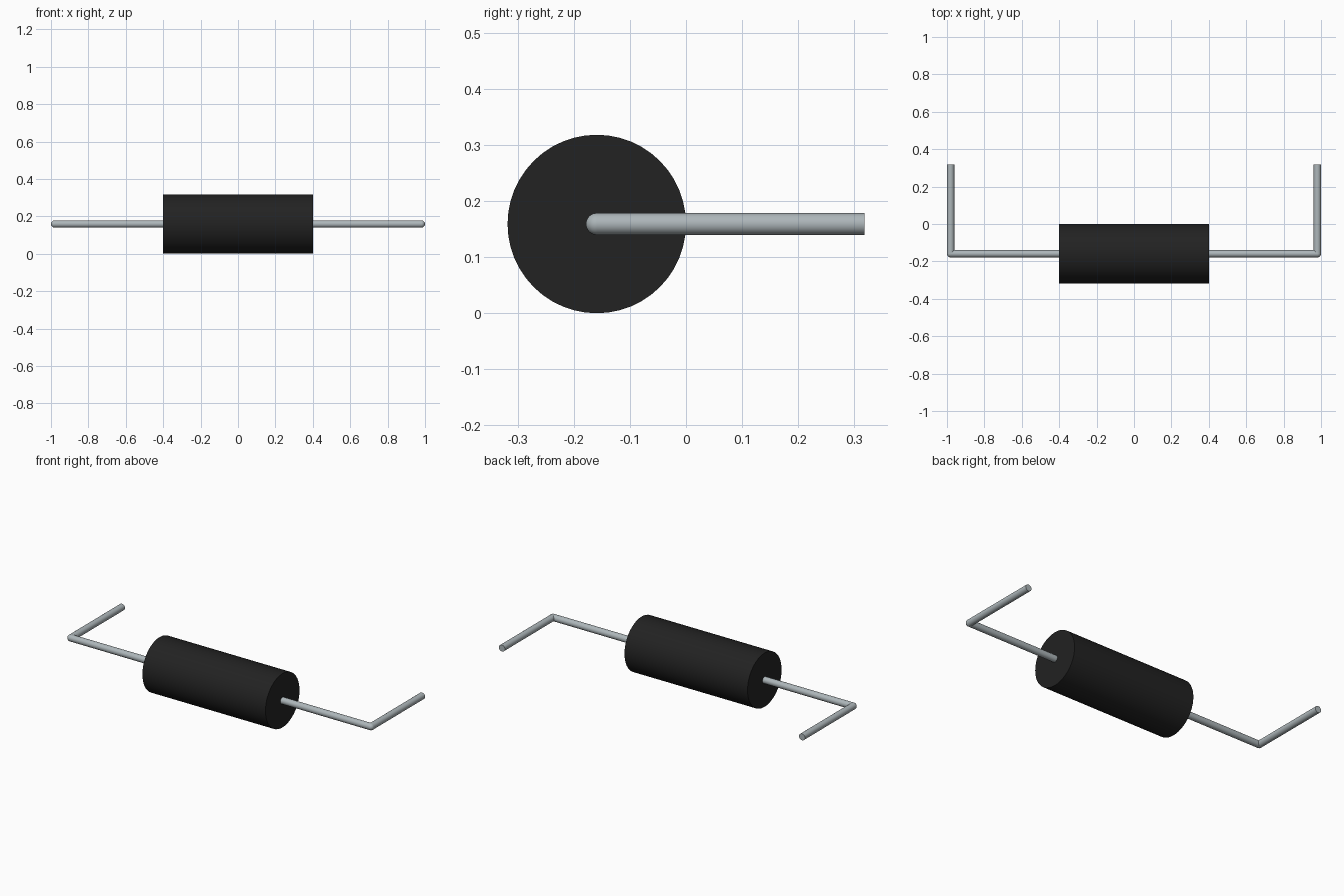
import bpy, bmesh, math
from mathutils import Matrix, Vector

if "Cube" in bpy.data.objects:
    bpy.data.objects.remove(bpy.data.objects["Cube"])

BODY_R, BODY_HALF = 0.159, 0.402
WIRE_R = 0.0195
AXIS_Y, AXIS_Z = -0.159, 0.159
ELBOW_X, TIP_Y = 1 - WIRE_R, 0.318


def material(name, color):
    mat = bpy.data.materials.new(name)
    mat.use_nodes = True
    mat.diffuse_color = (*color, 1)
    mat.node_tree.nodes["Principled BSDF"].inputs["Base Color"].default_value = (*color, 1)
    return mat


def add_rod(bm, start, end, radius, sides):
    """Capped cylinder between two points."""
    a, b = Vector(start), Vector(end)
    turn = (b - a).to_track_quat('Z', 'Y').to_matrix().to_4x4()
    bmesh.ops.create_cone(bm, cap_ends=True, segments=sides, radius1=radius, radius2=radius,
                          depth=(b - a).length, matrix=Matrix.Translation((a + b) / 2) @ turn)


def finish(name, bm, mat):
    mesh = bpy.data.meshes.new(name)
    bmesh.ops.recalc_face_normals(bm, faces=bm.faces)
    bm.to_mesh(mesh)
    bm.free()
    mesh.materials.append(mat)
    obj = bpy.data.objects.new(name, mesh)
    bpy.context.collection.objects.link(obj)
    bpy.ops.object.select_all(action='DESELECT')
    obj.select_set(True)
    bpy.context.view_layer.objects.active = obj
    bpy.ops.object.shade_smooth_by_angle(angle=math.radians(40))
    return obj


black = material("black plastic", (0.016, 0.016, 0.016))
metal = material("grey metal", (0.42, 0.47, 0.49))

# Cylindrical body
bm = bmesh.new()
add_rod(bm, (-BODY_HALF, AXIS_Y, AXIS_Z), (BODY_HALF, AXIS_Y, AXIS_Z), BODY_R, 48)
finish("body", bm, black)

# Bent wire leads with a rounded elbow
for side, name in ((1, "left_lead"), (-1, "right_lead")):
    elbow = (side * ELBOW_X, AXIS_Y, AXIS_Z)
    bm = bmesh.new()
    add_rod(bm, (side * (BODY_HALF - 0.02), AXIS_Y, AXIS_Z), elbow, WIRE_R, 24)
    add_rod(bm, elbow, (side * ELBOW_X, TIP_Y, AXIS_Z), WIRE_R, 24)
    bmesh.ops.create_uvsphere(bm, u_segments=24, v_segments=12, radius=WIRE_R,
                              matrix=Matrix.Translation(elbow))
    finish(name, bm, metal)
